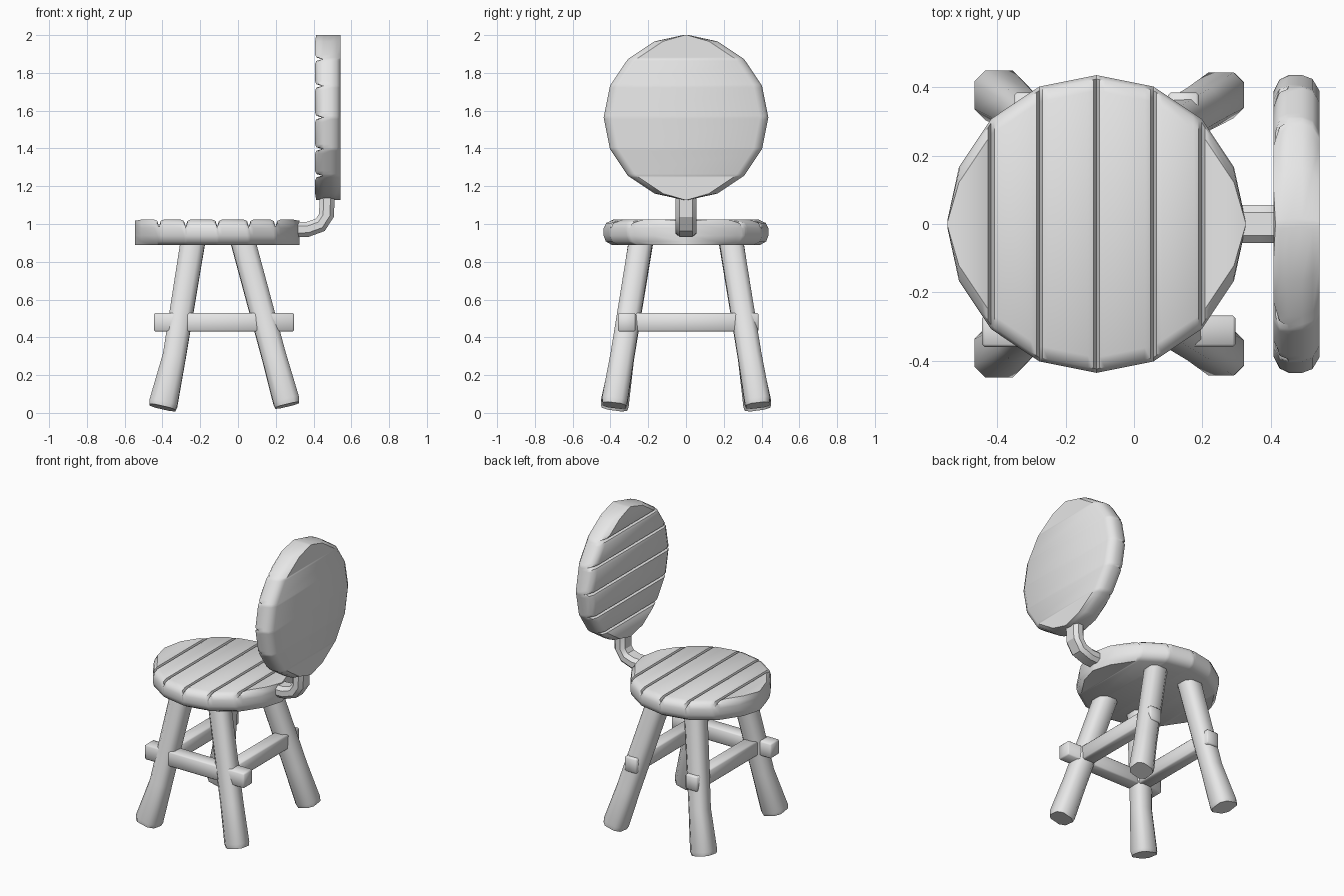
import bpy, bmesh, math
from mathutils import Matrix, Vector

cube = bpy.data.objects.get("Cube")
if cube:
    bpy.data.objects.remove(cube, do_unlink=True)

grey = bpy.data.materials.new("plain grey")
grey.use_nodes = True
colour = (0.8, 0.8, 0.8, 1)
grey.diffuse_color = colour
for node in grey.node_tree.nodes:
    if node.type == 'BSDF_PRINCIPLED':
        node.inputs["Base Color"].default_value = colour


def finish(name, bm, angle=35):
    bmesh.ops.recalc_face_normals(bm, faces=bm.faces)
    mesh = bpy.data.meshes.new(name)
    bm.to_mesh(mesh)
    bm.free()
    mesh.materials.append(grey)
    obj = bpy.data.objects.new(name, mesh)
    bpy.context.collection.objects.link(obj)
    bpy.ops.object.select_all(action='DESELECT')
    obj.select_set(True)
    bpy.context.view_layer.objects.active = obj
    bpy.ops.object.shade_smooth_by_angle(angle=math.radians(angle))
    return obj


def loft(name, rings, angle=35):
    """Skin a list of equal-sized point rings and cap both ends."""
    bm = bmesh.new()
    loops = [[bm.verts.new(p) for p in ring] for ring in rings]
    for a, b in zip(loops, loops[1:]):
        for i in range(len(a)):
            j = (i + 1) % len(a)
            bm.faces.new((a[i], a[j], b[j], b[i]))
    bm.faces.new(loops[0])
    bm.faces.new(loops[-1])
    return finish(name, bm, angle)


def octagon(a, b, chamfer):
    """Rectangle of half sizes a, b with cut corners."""
    c, d = a - chamfer, b - chamfer
    return [(a, -d), (a, d), (c, b), (-c, b), (-a, d), (-a, -d), (-c, -b), (c, -b)]


# Round plank panel, used for both the seat and the backrest
RADIUS, THICK, SIDES = 0.436, 0.135, 8
outline = [(-RADIUS * math.cos(math.pi * k / SIDES),
            RADIUS * math.sin(math.pi * k / SIDES)) for k in range(SIDES + 1)]


def half_width(x):
    for (x0, w0), (x1, w1) in zip(outline, outline[1:]):
        if x <= x1:
            return max(0.015, w0 + (w1 - w0) * (x - x0) / (x1 - x0))
    return 0.015


def panel_section(x, top):
    w = half_width(x)
    inset = min(0.045, w * 0.5)
    half = [(w - inset, 0), (w - inset * 0.25, 0.02), (w, 0.05),
            (w, 0.09), (w - inset * 0.25, 0.117), (w - inset, THICK)]
    half = [(y, min(z, top - 0.002 * (5 - i)) if i > 2 else z)
            for i, (y, z) in enumerate(half)]
    return [(x, y, z) for y, z in half] + [(x, -y, z) for y, z in reversed(half)]


def plank_panel(name, matrix):
    stations = []
    for k, (x, _) in enumerate(outline):
        if 2 <= k <= SIDES - 2:
            # Groove between two planks
            for dx, drop in ((-0.025, 0), (-0.009, 0.007), (0, 0.037),
                             (0.009, 0.007), (0.025, 0)):
                stations.append((x + dx, THICK - drop))
        else:
            stations.append((x, THICK - (0.006 if k in (0, SIDES) else 0)))
    obj = loft(name, [panel_section(x, t) for x, t in stations], 40)
    obj.data.transform(matrix)
    return obj


plank_panel("seat", Matrix.Translation((-0.11, 0, 0.888)))
plank_panel("backrest", Matrix.Translation((0.543, 0, 1.564))
            @ Matrix.Rotation(-math.pi / 2, 4, 'Y'))


# Splayed legs with chamfered square sections
def leg(name, path, side):
    points = [Vector((x, y * side, z)) for x, y, z, _ in path]
    rings = []
    for i, p in enumerate(points):
        d = points[max(i - 1, 0)] - points[min(i + 1, len(points) - 1)]
        half = path[i][3]
        rings.append([(p.x + u, p.y + v, p.z - (u * d.x + v * d.y) / d.z)
                      for u, v in octagon(half, half, half * 0.45)])
    loft(name, rings, 50)


for side, word in ((-1, "front"), (1, "back")):
    leg(word + "_right_leg", [(-0.235, 0.235, 0.93, 0.064), (-0.337, 0.335, 0.3, 0.06),
                              (-0.395, 0.377, 0.05, 0.073), (-0.4, 0.38, 0.028, 0.068)], side)
    leg(word + "_left_leg", [(0.02, 0.235, 0.93, 0.062), (0.19, 0.337, 0.3, 0.062),
                             (0.255, 0.377, 0.065, 0.067), (0.261, 0.38, 0.04, 0.062)], side)


# Stretcher rails passing through the legs
def rail(name, low, high):
    low, high = Vector(low), Vector(high)
    bm = bmesh.new()
    bmesh.ops.create_cube(bm, size=1)
    bmesh.ops.scale(bm, vec=high - low, verts=bm.verts)
    bmesh.ops.translate(bm, vec=(low + high) / 2, verts=bm.verts)
    bmesh.ops.bevel(bm, geom=bm.edges[:], offset=0.008, segments=1, affect='EDGES')
    finish(name, bm, 50)


rail("front_rail", (-0.445, -0.36, 0.43), (0.297, -0.268, 0.53))
rail("right_rail", (-0.352, -0.33, 0.43), (-0.262, 0.385, 0.53))
rail("left_rail", (0.1, -0.33, 0.43), (0.19, 0.385, 0.53))

# Bent bracket joining the seat to the backrest
path = [(0.22, 0.968), (0.37, 0.972), (0.435, 0.995), (0.468, 1.045), (0.475, 1.2)]
rings = []
for i, (x, z) in enumerate(path):
    (x0, z0), (x1, z1) = path[max(i - 1, 0)], path[min(i + 1, len(path) - 1)]
    tangent = Vector((x1 - x0, z1 - z0)).normalized()
    rings.append([(x - tangent.y * v, u, z + tangent.x * v)
                  for u, v in octagon(0.056, 0.04, 0.022)])
loft("back_bracket", rings, 30)
